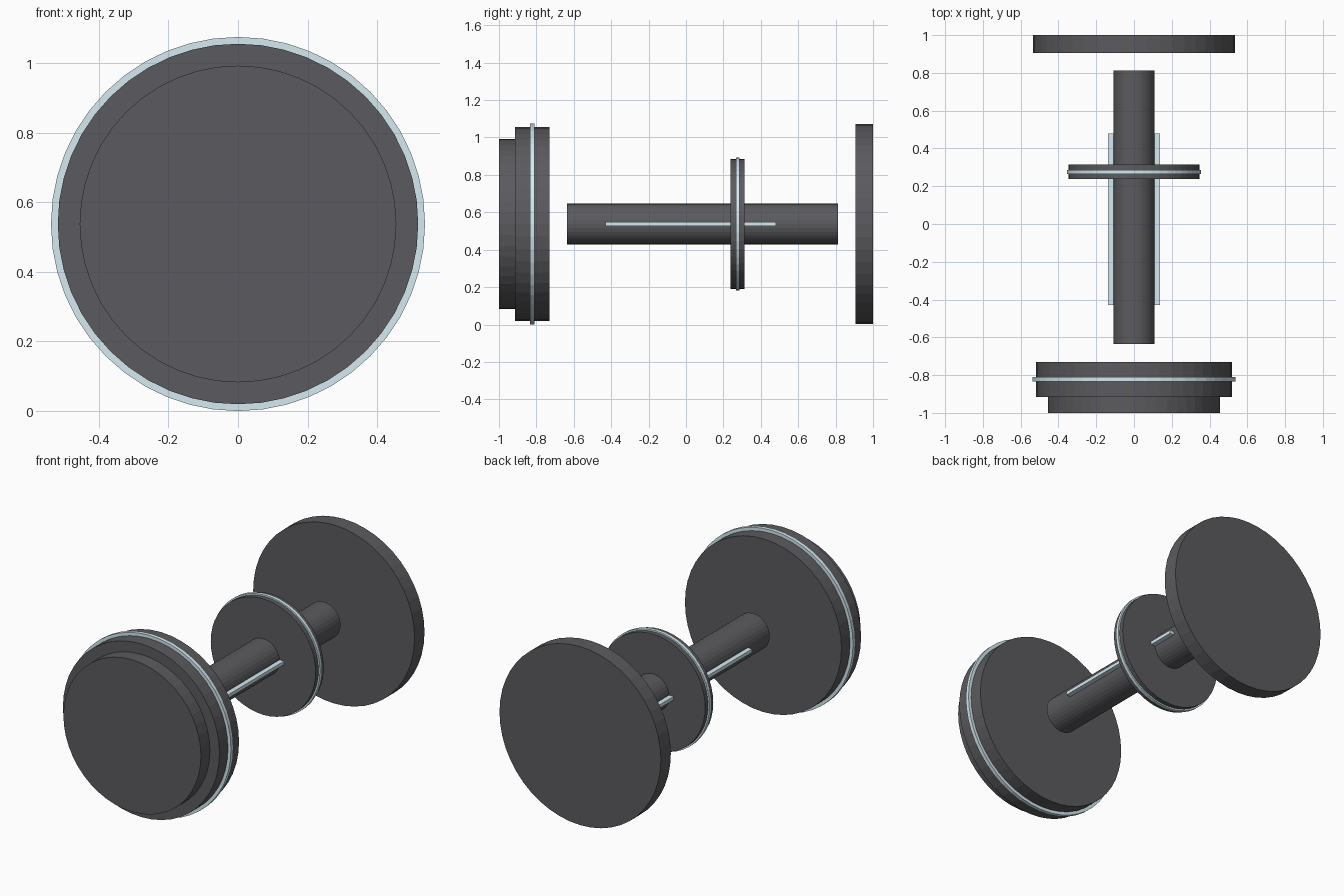
import bpy, math

if "Cube" in bpy.data.objects:
    bpy.data.objects.remove(bpy.data.objects["Cube"])

CZ = 0.5375  # height of the long axis


def material(name, rgb):
    m = bpy.data.materials.new(name)
    m.diffuse_color = (*rgb, 1)
    m.use_nodes = True
    m.node_tree.nodes["Principled BSDF"].inputs["Base Color"].default_value = m.diffuse_color
    return m


dark = material("dark_metal", (0.105, 0.105, 0.115))
pale = material("pale_glow", (0.66, 0.82, 0.88))


def disc(name, radius, y0, y1, mat, sides=48):
    """Solid cylinder along y between y0 and y1."""
    bpy.ops.mesh.primitive_cylinder_add(
        vertices=sides, radius=radius, depth=y1 - y0,
        location=(0, (y0 + y1) / 2, CZ), rotation=(math.pi / 2, 0, 0))
    ob = bpy.context.object
    ob.name = name
    ob.data.materials.append(mat)
    return ob


def strip(name, side):
    """Thin light strip half sunk into the side of the shaft."""
    bpy.ops.mesh.primitive_cube_add(size=1, location=(side * 0.118, 0.025, CZ))
    ob = bpy.context.object
    ob.name = name
    ob.scale = (0.038, 0.91, 0.021)
    ob.data.materials.append(pale)


# Front head: cap, thick drum and pale band
disc("front_cap", 0.455, -1.0, -0.915, dark)
disc("front_drum", 0.518, -0.915, -0.73, dark)
disc("front_band", 0.5375, -0.834, -0.811, pale)

# Central shaft with a pale strip on each side
disc("shaft", 0.109, -0.635, 0.813, dark, 32)
for side, label in ((1, "right"), (-1, "left")):
    strip(label + "_strip", side)

# Collar on the shaft with its own pale band
disc("collar", 0.347, 0.238, 0.314, dark)
disc("collar_band", 0.356, 0.266, 0.287, pale)

# Rear plate
disc("rear_plate", 0.534, 0.906, 1.0, dark)
